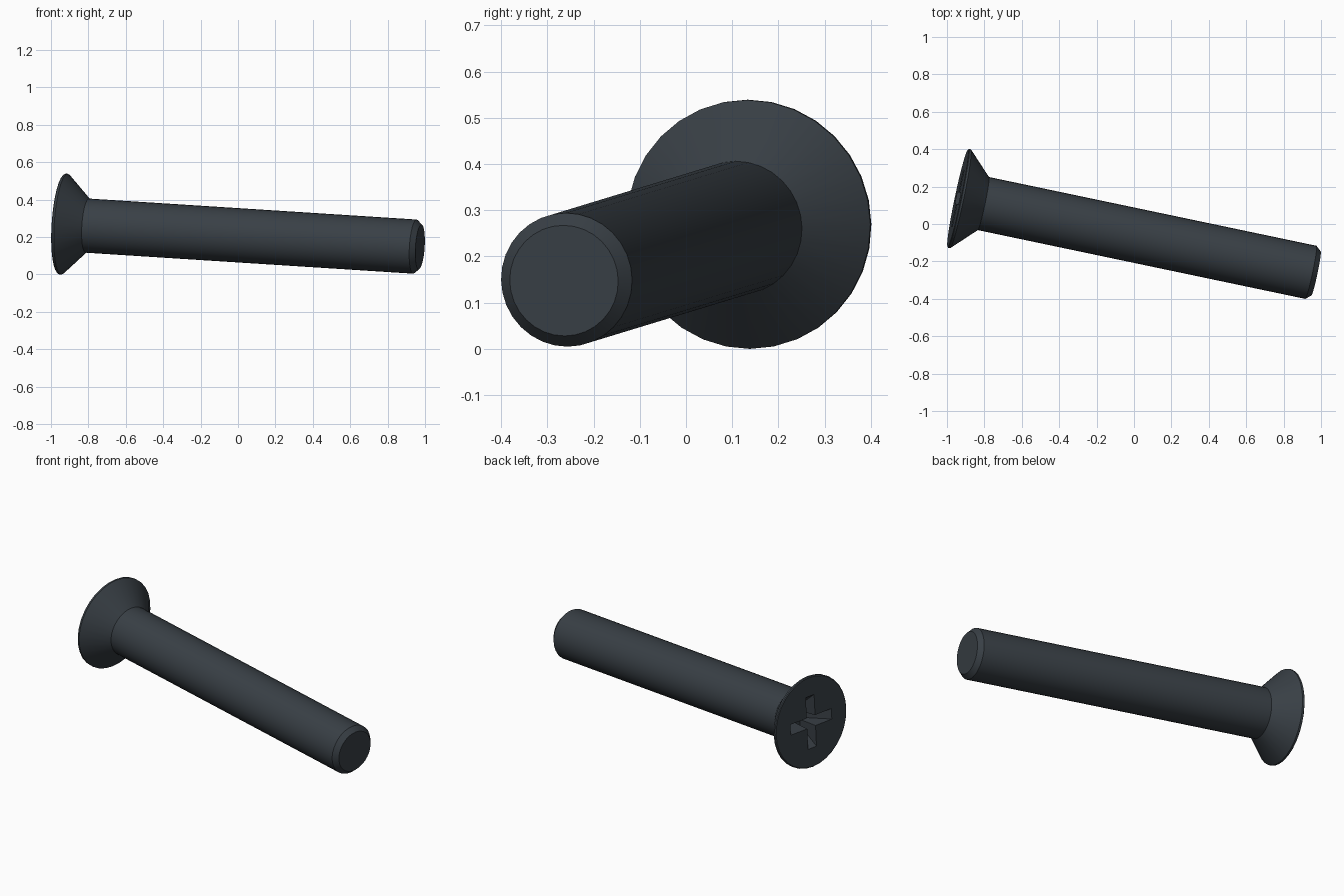
import bpy, bmesh, math
from mathutils import Matrix, Vector

cube = bpy.data.objects.get("Cube")
if cube:
    bpy.data.objects.remove(cube, do_unlink=True)

steel = bpy.data.materials.new("dark slate steel")
steel.use_nodes = True
colour = (0.04, 0.05, 0.06, 1)
steel.diffuse_color = colour
steel.node_tree.nodes["Principled BSDF"].inputs["Base Color"].default_value = colour

# Local frame: x runs along the screw from head to tip, z stays nearly upright
axis = Vector((1, -0.21, -0.064)).normalized()
side = Vector((0, 0, 1)).cross(axis).normalized()
up = axis.cross(side)
placement = Matrix.Translation((-0.942, 0.138, 0.27)) @ Matrix((axis, side, up)).transposed().to_4x4()


def loft(name, rings):
    """Join closed rings of local points into a capped solid."""
    bm = bmesh.new()
    loops = [[bm.verts.new(p) for p in ring] for ring in rings]
    count = len(loops[0])
    for a, b in zip(loops, loops[1:]):
        for i in range(count):
            j = (i + 1) % count
            bm.faces.new((a[i], a[j], b[j], b[i]))
    bm.faces.new(loops[0])
    bm.faces.new(loops[-1])
    bmesh.ops.recalc_face_normals(bm, faces=bm.faces)
    mesh = bpy.data.meshes.new(name)
    bm.to_mesh(mesh)
    bm.free()
    mesh.materials.append(steel)
    obj = bpy.data.objects.new(name, mesh)
    obj.matrix_world = placement
    bpy.context.collection.objects.link(obj)
    return obj


def circle(x, r, sides=32):
    return [(x, r * math.cos(math.tau * i / sides), r * math.sin(math.tau * i / sides))
            for i in range(sides)]


def cross(x, reach, half):
    corners = [(reach, -half), (reach, half), (half, half)]
    return [(x, *(Matrix.Rotation(k * math.pi / 2, 2) @ Vector(c)))
            for k in range(4) for c in corners]


# Countersunk head, shank and chamfered tip
profile = [(0, 0.265), (0.004, 0.27), (0.015, 0.27), (0.14, 0.145), (1.933, 0.145), (1.961, 0.12)]
screw = loft("countersunk_screw", [circle(x, r) for x, r in profile])

# Tapered cross recess in the head
cutter = loft("recess_cutter", [cross(-0.01, 0.163, 0.032), cross(0.12, 0.06, 0.025)])
cutter.hide_render = True
cut = screw.modifiers.new("cross_recess", "BOOLEAN")
cut.operation = "DIFFERENCE"
cut.solver = "EXACT"
cut.object = cutter

bpy.context.view_layer.objects.active = screw
screw.select_set(True)
cutter.select_set(False)
bpy.ops.object.modifier_apply(modifier=cut.name)
bpy.data.objects.remove(cutter, do_unlink=True)
bpy.ops.object.shade_smooth_by_angle(angle=math.radians(30))
